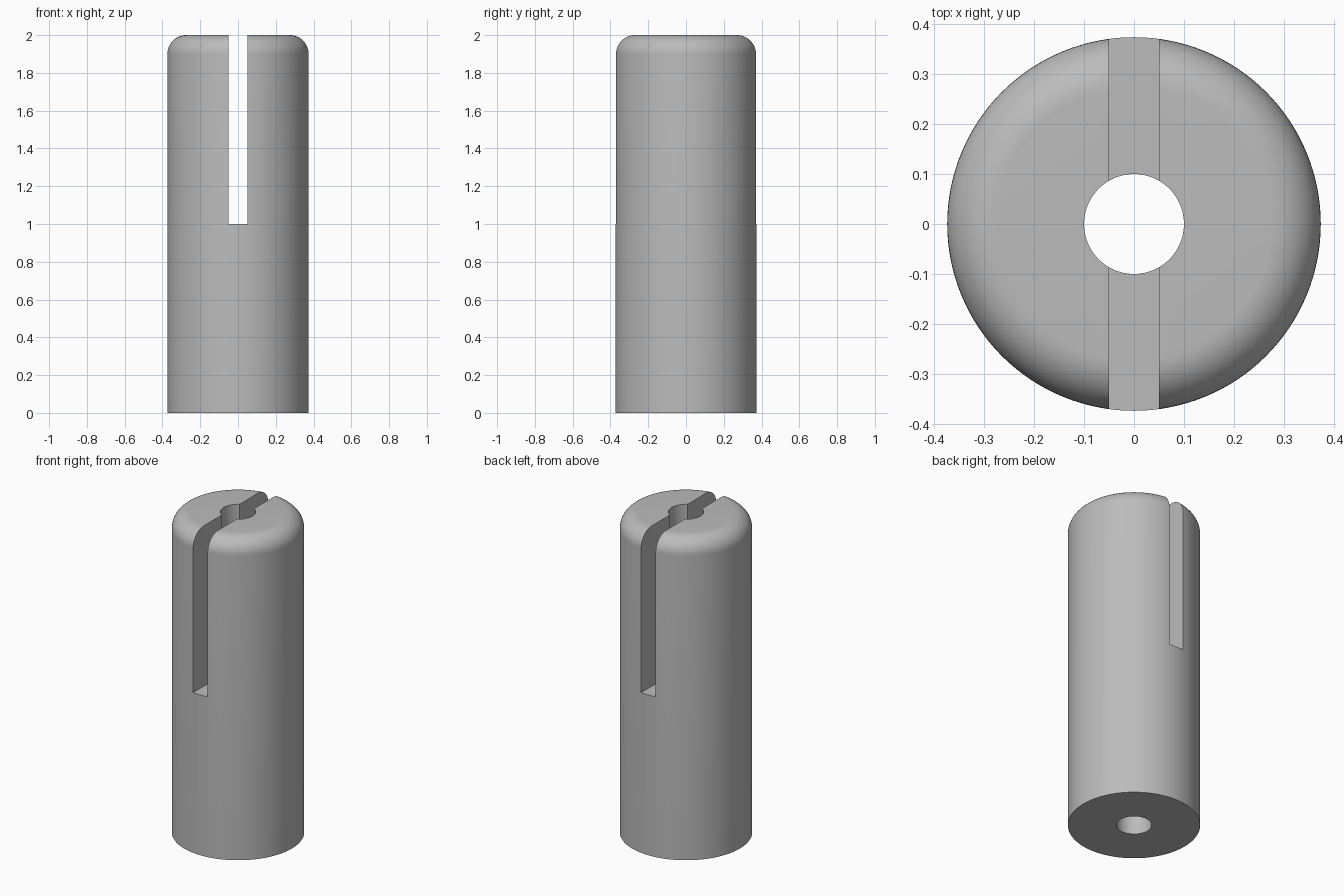
import bpy
import bmesh
from math import sin, cos, pi, radians

old = bpy.data.objects.get("Cube")
if old:
    bpy.data.objects.remove(old, do_unlink=True)

RADIUS, BORE, HEIGHT = 0.374, 0.1, 2.0
FILLET, SLOT_WIDTH, SLOT_FLOOR = 0.1, 0.1, 1.0
SEGMENTS, FILLET_STEPS = 128, 12

grey = bpy.data.materials.new("plain grey")
grey.use_nodes = True
colour = (0.5, 0.5, 0.5, 1)
grey.diffuse_color = colour
grey.node_tree.nodes["Principled BSDF"].inputs["Base Color"].default_value = colour


def add_object(name, bm):
    bmesh.ops.recalc_face_normals(bm, faces=bm.faces)
    mesh = bpy.data.meshes.new(name)
    bm.to_mesh(mesh)
    bm.free()
    mesh.materials.append(grey)
    obj = bpy.data.objects.new(name, mesh)
    bpy.context.collection.objects.link(obj)
    return obj


# Pin body: closed tube section with a rounded top rim, spun around z
arc = [i / FILLET_STEPS * pi / 2 for i in range(FILLET_STEPS + 1)]
profile = [(BORE, 0), (RADIUS, 0)]
profile += [(RADIUS - FILLET + FILLET * cos(a), HEIGHT - FILLET + FILLET * sin(a)) for a in arc]
profile.append((BORE, HEIGHT))

bm = bmesh.new()
rings = []
for s in range(SEGMENTS):
    t = 2 * pi * s / SEGMENTS
    rings.append([bm.verts.new((r * cos(t), r * sin(t), z)) for r, z in profile])
for s in range(SEGMENTS):
    a, b = rings[s], rings[(s + 1) % SEGMENTS]
    for i in range(len(profile)):
        j = (i + 1) % len(profile)
        bm.faces.new((a[i], b[i], b[j], a[j]))
body = add_object("slotted_pin", bm)

# Slot cutter: runs front to back through the upper half
bm = bmesh.new()
bmesh.ops.create_cube(bm, size=1)
bmesh.ops.scale(bm, vec=(SLOT_WIDTH, 2, 2), verts=bm.verts)
bmesh.ops.translate(bm, vec=(0, 0, SLOT_FLOOR + 1), verts=bm.verts)
cutter = add_object("slot_cutter", bm)

cut = body.modifiers.new("slot", "BOOLEAN")
cut.operation = "DIFFERENCE"
cut.solver = "EXACT"
cut.object = cutter

# Apply the cut, then smooth the round surfaces and keep the edges sharp
bpy.ops.object.select_all(action="DESELECT")
body.select_set(True)
bpy.context.view_layer.objects.active = body
bpy.ops.object.modifier_apply(modifier=cut.name)
bpy.data.objects.remove(cutter, do_unlink=True)
bpy.ops.object.shade_smooth_by_angle(angle=radians(30))
